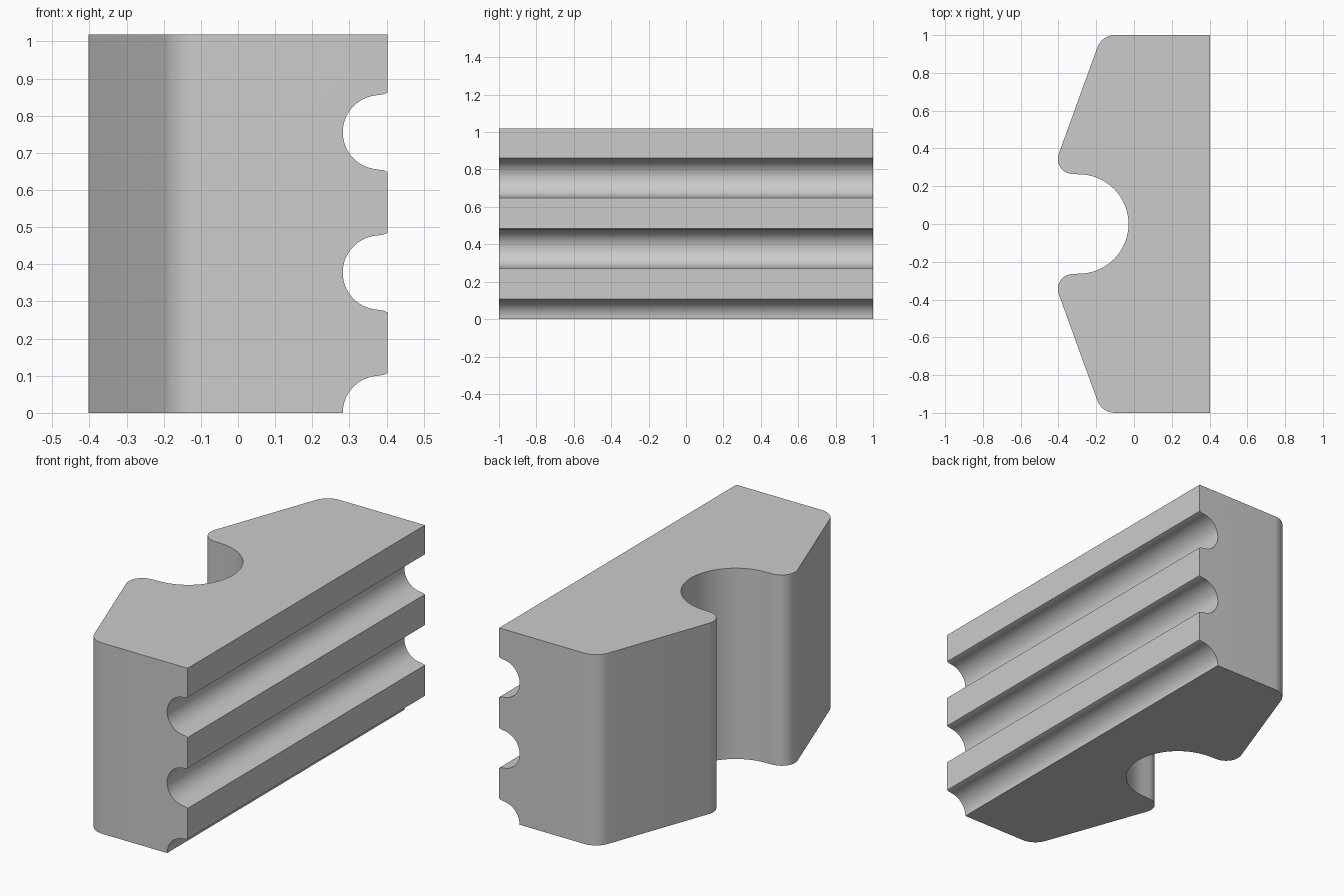
import bpy
import bmesh
from math import cos, sin, radians
from mathutils import Vector

if "Cube" in bpy.data.objects:
    bpy.data.objects.remove(bpy.data.objects["Cube"], do_unlink=True)

HEIGHT = 1.018
FACE_X = 0.403
GROOVE_PITCH = 0.3777

grey = bpy.data.materials.new("plain grey")
grey.use_nodes = True
grey.diffuse_color = (0.6, 0.6, 0.6, 1)
grey.node_tree.nodes["Principled BSDF"].inputs["Base Color"].default_value = (0.6, 0.6, 0.6, 1)


def arc(cx, cy, r, start, end, steps):
    """Points along a circular arc, angles in degrees."""
    angles = [radians(start + (end - start) * i / steps) for i in range(steps + 1)]
    return [(cx + r * cos(a), cy + r * sin(a)) for a in angles]


def prism(name, points, direction):
    """Closed solid made by sweeping a flat outline along a direction."""
    bm = bmesh.new()
    face = bm.faces.new([bm.verts.new(p) for p in points])
    swept = bmesh.ops.extrude_face_region(bm, geom=[face], use_keep_orig=True)
    moved = [v for v in swept["geom"] if isinstance(v, bmesh.types.BMVert)]
    bmesh.ops.translate(bm, verts=moved, vec=Vector(direction))
    bmesh.ops.recalc_face_normals(bm, faces=bm.faces)
    mesh = bpy.data.meshes.new(name)
    bm.to_mesh(mesh)
    bm.free()
    mesh.materials.append(grey)
    obj = bpy.data.objects.new(name, mesh)
    bpy.context.collection.objects.link(obj)
    return obj


# Block outline: front half, mirrored to the back half
half = [(FACE_X, -1)]
half += arc(-0.1, -0.9, 0.1, 270, 200, 10)        # outer rounded corner
half += arc(-0.323, -0.345, 0.08, 200, 90, 14)    # rounded nose
half += arc(-0.292, 0, 0.263, -90, 0, 24)         # round notch
outline = half + [(x, -y) for x, y in reversed(half[:-1])]
block = prism("notched_block", [(x, y, 0) for x, y in outline], (0, 0, HEIGHT))

# Groove section: round bottom with slightly flared lips
lip = [(0.5, 0.107), (FACE_X, 0.107), (0.39, 0.102)]
section = lip + arc(0.382, 0, 0.1, 97, 263, 32) + [(x, -z) for x, z in reversed(lip)]

# Three long grooves, the lowest one cut in half by the base
bpy.context.view_layer.objects.active = block
for i in range(3):
    z0 = i * GROOVE_PITCH
    cutter = prism("groove_cutter", [(x, -1.1, z + z0) for x, z in section], (0, 2.2, 0))
    cutter.hide_render = True
    cut = block.modifiers.new("groove", 'BOOLEAN')
    cut.operation = 'DIFFERENCE'
    cut.solver = 'EXACT'
    cut.object = cutter
    bpy.ops.object.modifier_apply(modifier=cut.name)
    bpy.data.objects.remove(cutter, do_unlink=True)

# Smooth curved walls, crisp edges
bpy.ops.object.select_all(action='DESELECT')
block.select_set(True)
bpy.ops.object.shade_smooth_by_angle(angle=radians(30))
